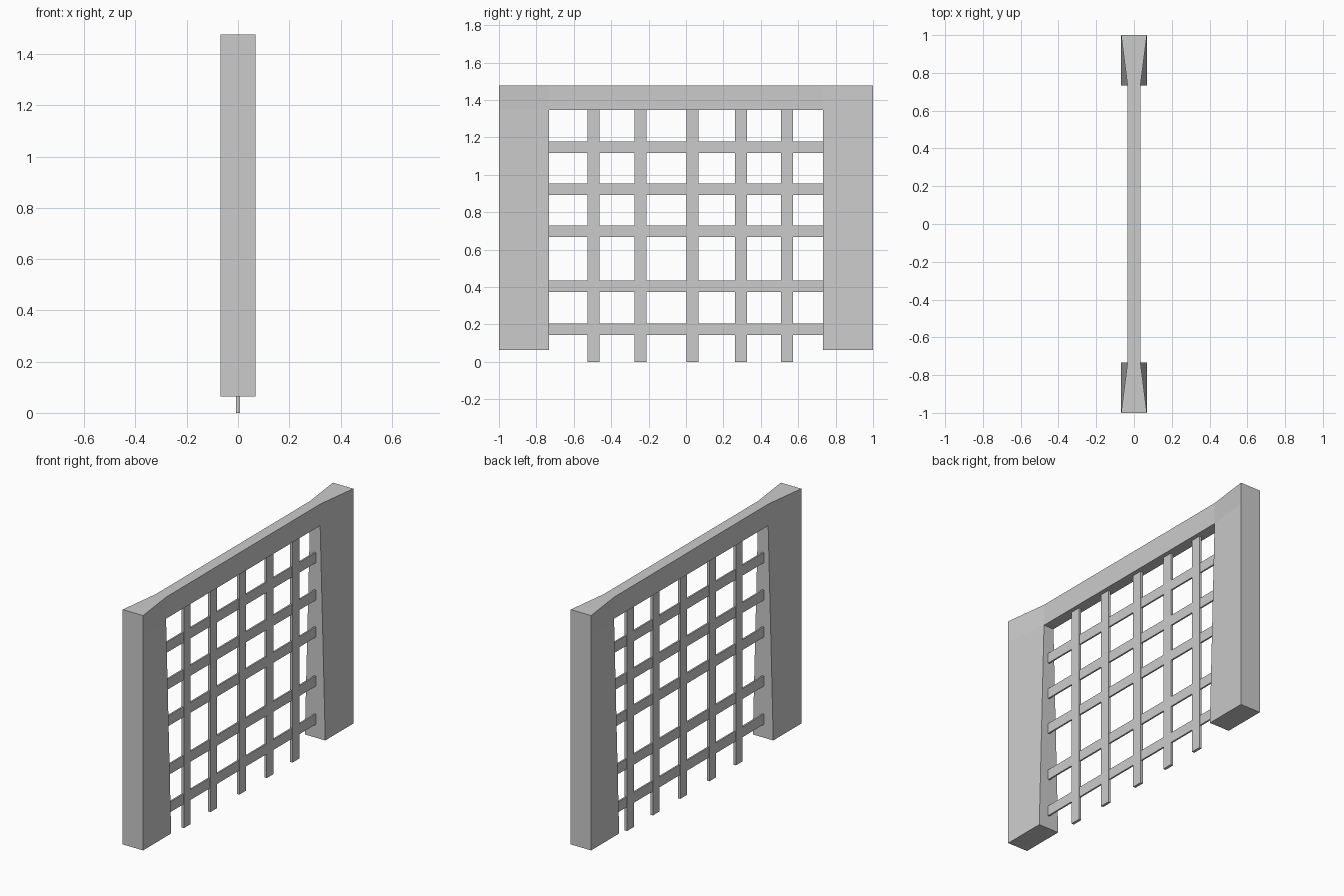
import bpy, bmesh

if "Cube" in bpy.data.objects:
    bpy.data.objects.remove(bpy.data.objects["Cube"])

W, N = 0.068, 0.034              # half depth at the posts, half depth of the lintel
OUT, INN = 1.0, 0.733            # outer and inner post edges
BOT, LOW, TOP = 0.063, 1.347, 1.477


def finish(name, bm):
    bmesh.ops.recalc_face_normals(bm, faces=bm.faces)
    mesh = bpy.data.meshes.new(name)
    bm.to_mesh(mesh)
    bm.free()
    obj = bpy.data.objects.new(name, mesh)
    bpy.context.collection.objects.link(obj)
    return obj


def bar(name, y0, y1, z0, z1, half):
    bm = bmesh.new()
    bmesh.ops.create_cube(bm, size=1)
    for v in bm.verts:
        v.co.x *= half * 2
        v.co.y = y0 if v.co.y < 0 else y1
        v.co.z = z0 if v.co.z < 0 else z1
    return finish(name, bm)


# Gate frame: half of the arch, thinning towards the lintel, then mirrored
bm = bmesh.new()
outline = [(OUT, BOT, W), (OUT, LOW, W), (OUT, TOP, W), (INN, TOP, N),
           (0, TOP, N), (0, LOW, N), (INN, LOW, N), (INN, BOT, W)]
front = [bm.verts.new((-d, y, z)) for y, z, d in outline]
back = [bm.verts.new((d, y, z)) for y, z, d in outline]
for side in (front, back):
    for quad in ((0, 1, 6, 7), (1, 2, 3, 6), (6, 3, 4, 5)):
        bm.faces.new([side[i] for i in quad])
for i in range(8):
    j = (i + 1) % 8
    if i != 4:                   # leave the mirror seam open
        bm.faces.new([front[i], front[j], back[j], back[i]])
frame = finish("gate_frame", bm)
mirror = frame.modifiers.new("Mirror", 'MIRROR')
mirror.use_axis = (False, True, False)
mirror.use_clip = True

# The frame's open half-shell needs outward normals
bm = bmesh.new()
bm.from_mesh(frame.data)
bm.faces.ensure_lookup_table()
if bm.faces[0].normal.x > 0:
    bmesh.ops.reverse_faces(bm, faces=bm.faces)
bm.to_mesh(frame.data)
bm.free()

# Vertical bars
for i, y in enumerate((-0.495, -0.243, 0.034, 0.294, 0.54)):
    bar(f"vertical_bar_{i + 1}", y - 0.032, y + 0.032, 0, LOW, 0.008)

# Horizontal bars
for i, z in enumerate((0.174, 0.404, 0.699, 0.922, 1.147)):
    bar(f"horizontal_bar_{i + 1}", -INN, INN, z - 0.031, z + 0.031, 0.005)
